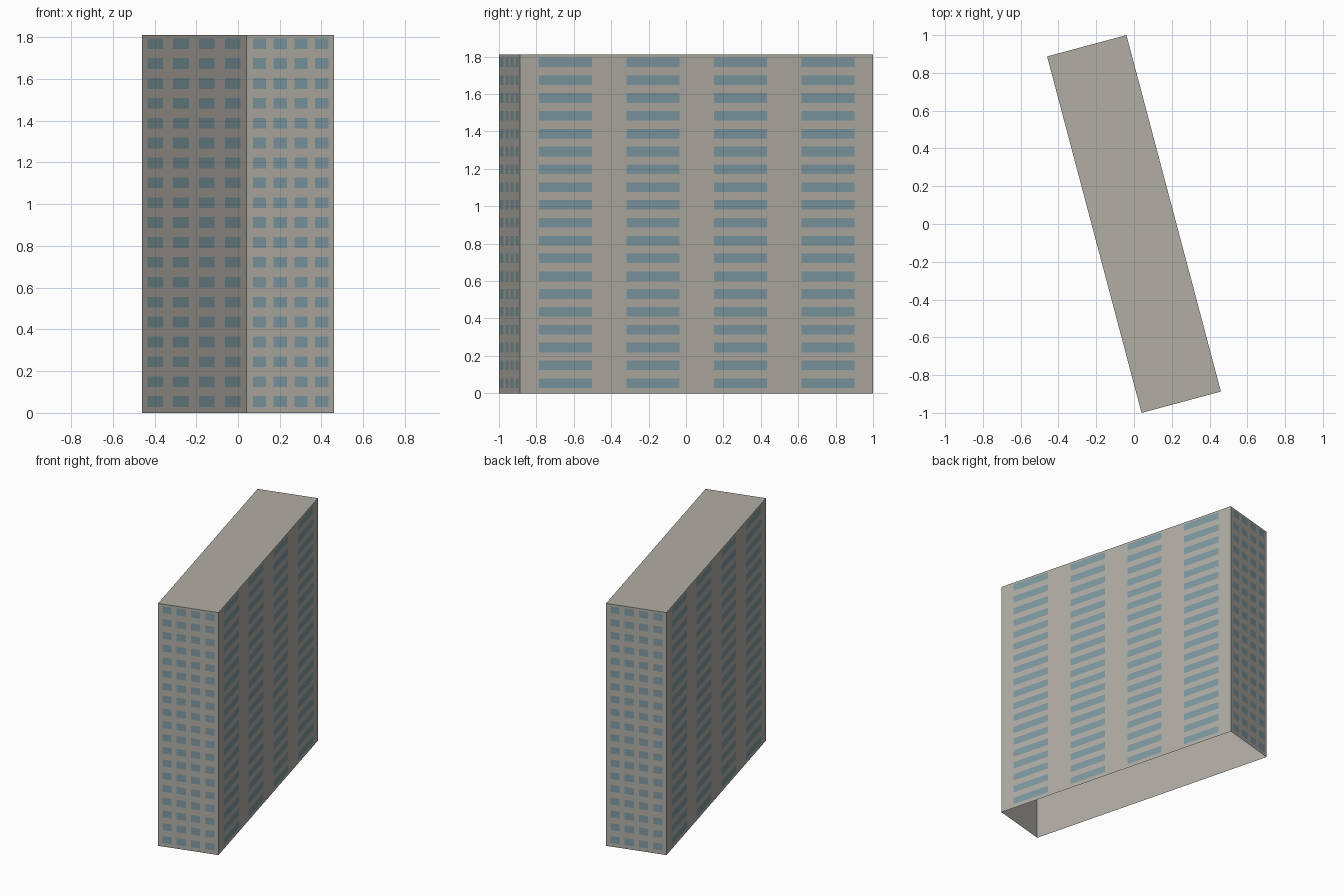
import bpy
import bmesh
from mathutils import Vector

cube = bpy.data.objects.get("Cube")
if cube:
    bpy.data.objects.remove(cube, do_unlink=True)

HEIGHT = 1.81
FLOORS = 19
COLUMNS = 4
OFFSET = 0.0015  # how far the glass sits proud of the wall

# Ground corners, counter-clockwise seen from above
near = [Vector((0.04, -1.0, 0)), Vector((0.46, -0.887, 0))]
corners = near + [-p for p in near]
up = Vector((0, 0, 1))


def make_material(name, colour):
    mat = bpy.data.materials.new(name)
    mat.use_nodes = True
    mat.diffuse_color = colour
    mat.node_tree.nodes["Principled BSDF"].inputs["Base Color"].default_value = colour
    return mat


def add_object(name, bm, mat):
    mesh = bpy.data.meshes.new(name)
    bm.to_mesh(mesh)
    bm.free()
    mesh.materials.append(mat)
    obj = bpy.data.objects.new(name, mesh)
    bpy.context.collection.objects.link(obj)
    return obj


def add_quad(bm, points):
    return bm.faces.new([bm.verts.new(p) for p in points])


concrete = make_material("warm grey concrete", (0.44, 0.42, 0.375, 1))
glass = make_material("blue grey glass", (0.21, 0.32, 0.36, 1))

# Tower shell: four walls and a roof, open underneath
bm = bmesh.new()
base = [bm.verts.new(p) for p in corners]
top = [bm.verts.new(p + up * HEIGHT) for p in corners]
for i in range(4):
    j = (i + 1) % 4
    bm.faces.new((base[i], base[j], top[j], top[i]))
bm.faces.new(top)
add_object("tower_shell", bm, concrete)


# Window grid: one pane per floor and column on each wall
def add_windows(name, start, end, first, last):
    along = end - start
    shift = along.cross(up).normalized() * OFFSET
    bm = bmesh.new()
    pane = 0.15
    step = (last - first - pane) / (COLUMNS - 1)
    storey = HEIGHT / FLOORS
    for floor in range(FLOORS):
        low = up * (floor + 0.30) * storey
        high = up * (floor + 0.84) * storey
        for column in range(COLUMNS):
            u = first + column * step
            a = start + along * u + shift
            b = start + along * (u + pane) + shift
            add_quad(bm, (a + low, b + low, b + high, a + high))
    add_object(name, bm, glass)


names = ["front_windows", "left_windows", "back_windows", "right_windows"]
for i, name in enumerate(names):
    first, last = (0.073, 0.935) if i % 2 == 0 else (0.054, 0.947)
    add_windows(name, corners[i], corners[(i + 1) % 4], first, last)
